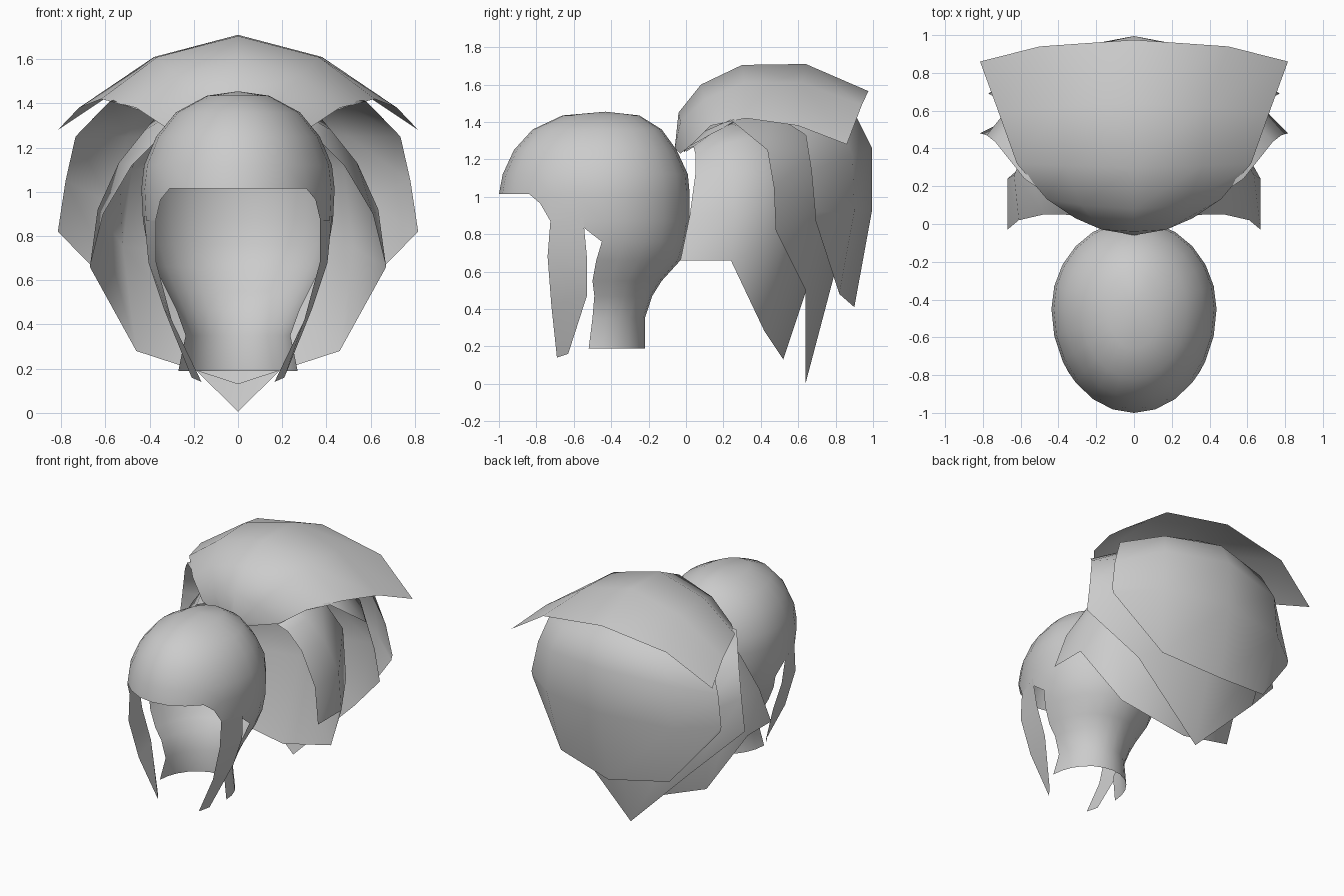
import bpy, bmesh, math

hair = bpy.data.materials.new("light_grey_hair")
hair.diffuse_color = (0.6, 0.6, 0.6, 1)


def finish(name, verts, faces):
    me = bpy.data.meshes.new(name)
    me.from_pydata(verts, [], faces)
    me.materials.append(hair)
    bm = bmesh.new()
    bm.from_mesh(me)
    bmesh.ops.remove_doubles(bm, verts=bm.verts, dist=0.0005)
    loose = [v for v in bm.verts if not v.link_faces]
    bmesh.ops.delete(bm, geom=loose, context='VERTS')
    bm.to_mesh(me)
    bm.free()
    for p in me.polygons:
        p.use_smooth = True
    ob = bpy.data.objects.new(name, me)
    bpy.context.collection.objects.link(ob)
    return ob


def sheet(name, rows):
    """Quad sheet through rows of points."""
    n = len(rows[0])
    verts = [p for r in rows for p in r]
    faces = [(i * n + j, (i + 1) * n + j, (i + 1) * n + j + 1, i * n + j + 1)
             for i in range(len(rows) - 1) for j in range(n - 1)]
    return finish(name, verts, faces)


def petal(name, rows):
    """Symmetric sheet: each row runs from the centre line out to the +x edge."""
    return sheet(name, [[(-x, y, z) for x, y, z in reversed(r[1:])] + r for r in rows])


# Head cap: rings of (z, front y, middle y, back y, half width)
SEG = 24
rings = [(1.435, -0.66, -0.45, -0.25, 0.14), (1.36, -0.82, -0.45, -0.13, 0.28),
         (1.25, -0.92, -0.45, -0.05, 0.37), (1.12, -0.98, -0.45, 0.01, 0.425),
         (1.015, -1.0, -0.45, 0.02, 0.437), (0.87, -1.0, -0.45, 0.02, 0.43),
         (0.76, -1.0, -0.45, 0.0, 0.41), (0.66, -1.0, -0.48, -0.03, 0.375),
         (0.55, -1.0, -0.50, -0.13, 0.32), (0.47, -1.0, -0.49, -0.18, 0.28),
         (0.35, -1.0, -0.50, -0.22, 0.237), (0.19, -1.0, -0.52, -0.22, 0.27)]
verts = [(0, -0.43, 1.455)]
for z, yf, ym, yb, w in rings:
    for s in range(SEG):
        a = 2 * math.pi * s / SEG
        c = math.cos(a)
        verts.append((w * math.sin(a), ym - c * (ym - yf if c > 0 else yb - ym), z))
vid = lambda i, s: 1 + i * SEG + s % SEG
faces = [(0, vid(0, s), vid(0, s + 1)) for s in range(SEG)]
for i in range(len(rings) - 1):
    # face opening: nothing in front, then only the nape below
    first = 0 if i < 4 else 4 if i == 4 else 6
    for s in range(first, SEG - first):
        faces.append((vid(i, s), vid(i + 1, s), vid(i + 1, s + 1), vid(i, s + 1)))
# rounded upper corners of the face opening
verts += [(0.35, -0.78, 0.965), (-0.35, -0.78, 0.965)]
right, left = len(verts) - 2, len(verts) - 1
faces.append((vid(4, 3), right, vid(5, 4), vid(4, 4)))
faces.append((vid(4, SEG - 4), vid(5, SEG - 4), left, vid(4, SEG - 3)))
# slanted hairline between lock and nape
faces.append((vid(5, 5), vid(6, 6), vid(5, 6)))
faces.append((vid(5, SEG - 6), vid(6, SEG - 6), vid(5, SEG - 5)))
finish("head_cap", verts, faces)

# Pointed locks framing the face
for side, label in ((1, "right"), (-1, "left")):
    lock = [[(0.372, -0.725, 0.87), (0.425, -0.55, 0.89)],
            [(0.37, -0.74, 0.68), (0.405, -0.53, 0.68)],
            [(0.30, -0.72, 0.42), (0.335, -0.53, 0.47)],
            [(0.165, -0.69, 0.14), (0.21, -0.63, 0.16)]]
    rows = [[(side * x, y, z) for x, y, z in r][::side] for r in lock]
    sheet("front_lock_" + label, rows)

# Top petal of the tied-back hair
petal("top_petal", [
    [(0, -0.06, 1.26), (0.05, -0.05, 1.25), (0.10, -0.03, 1.23)],
    [(0, -0.04, 1.45), (0.17, -0.03, 1.40), (0.31, 0.03, 1.28)],
    [(0, 0.08, 1.60), (0.28, 0.10, 1.52), (0.46, 0.13, 1.38)],
    [(0, 0.30, 1.705), (0.365, 0.31, 1.61), (0.62, 0.32, 1.42)],
    [(0, 0.64, 1.71), (0.38, 0.62, 1.61), (0.72, 0.60, 1.38)],
    [(0, 0.975, 1.565), (0.50, 0.94, 1.49), (0.815, 0.86, 1.28)]])

# Back petal
petal("back_petal", [
    [(0, 0.00, 1.26), (0.05, 0.00, 1.25), (0.08, 0.00, 1.24)],
    [(0, 0.27, 1.53), (0.20, 0.28, 1.48), (0.32, 0.25, 1.40)],
    [(0, 0.68, 1.57), (0.30, 0.62, 1.51), (0.52, 0.50, 1.42)],
    [(0, 0.91, 1.43), (0.42, 0.82, 1.39), (0.66, 0.64, 1.33)],
    [(0, 0.995, 1.26), (0.48, 0.89, 1.22), (0.73, 0.67, 1.14)],
    [(0, 0.995, 0.93), (0.50, 0.90, 0.92), (0.77, 0.69, 0.92)],
    [(0, 0.90, 0.41), (0.44, 0.82, 0.48), (0.76, 0.69, 0.88)]])

# Middle petal, ending in the lowest point
petal("middle_petal", [
    [(0, -0.01, 1.26), (0.05, -0.01, 1.25), (0.08, -0.01, 1.24)],
    [(0, 0.25, 1.47), (0.22, 0.20, 1.44), (0.35, 0.08, 1.34)],
    [(0, 0.62, 1.48), (0.38, 0.48, 1.46), (0.58, 0.24, 1.41)],
    [(0, 0.84, 1.22), (0.50, 0.70, 1.25), (0.735, 0.435, 1.25)],
    [(0, 0.85, 0.80), (0.58, 0.72, 0.95), (0.78, 0.47, 1.05)],
    [(0, 0.64, 0.005), (0.50, 0.64, 0.50), (0.815, 0.48, 0.82)]])

# Front petal, closest to the head
petal("front_petal", [
    [(0, -0.02, 1.26), (0.04, -0.02, 1.25), (0.06, -0.02, 1.25), (0.08, -0.02, 1.24)],
    [(0, 0.28, 1.41), (0.22, 0.24, 1.39), (0.32, 0.14, 1.34), (0.28, 0.04, 1.27)],
    [(0, 0.58, 1.38), (0.37, 0.43, 1.34), (0.42, 0.20, 1.28), (0.37, 0.05, 1.23)],
    [(0, 0.74, 1.10), (0.48, 0.53, 1.10), (0.54, 0.24, 1.13), (0.48, 0.05, 1.12)],
    [(0, 0.71, 0.70), (0.52, 0.51, 0.75), (0.635, 0.26, 0.92), (0.61, 0.02, 0.90)],
    [(0, 0.52, 0.13), (0.46, 0.42, 0.28), (0.67, 0.24, 0.66), (0.67, -0.03, 0.66)]])
